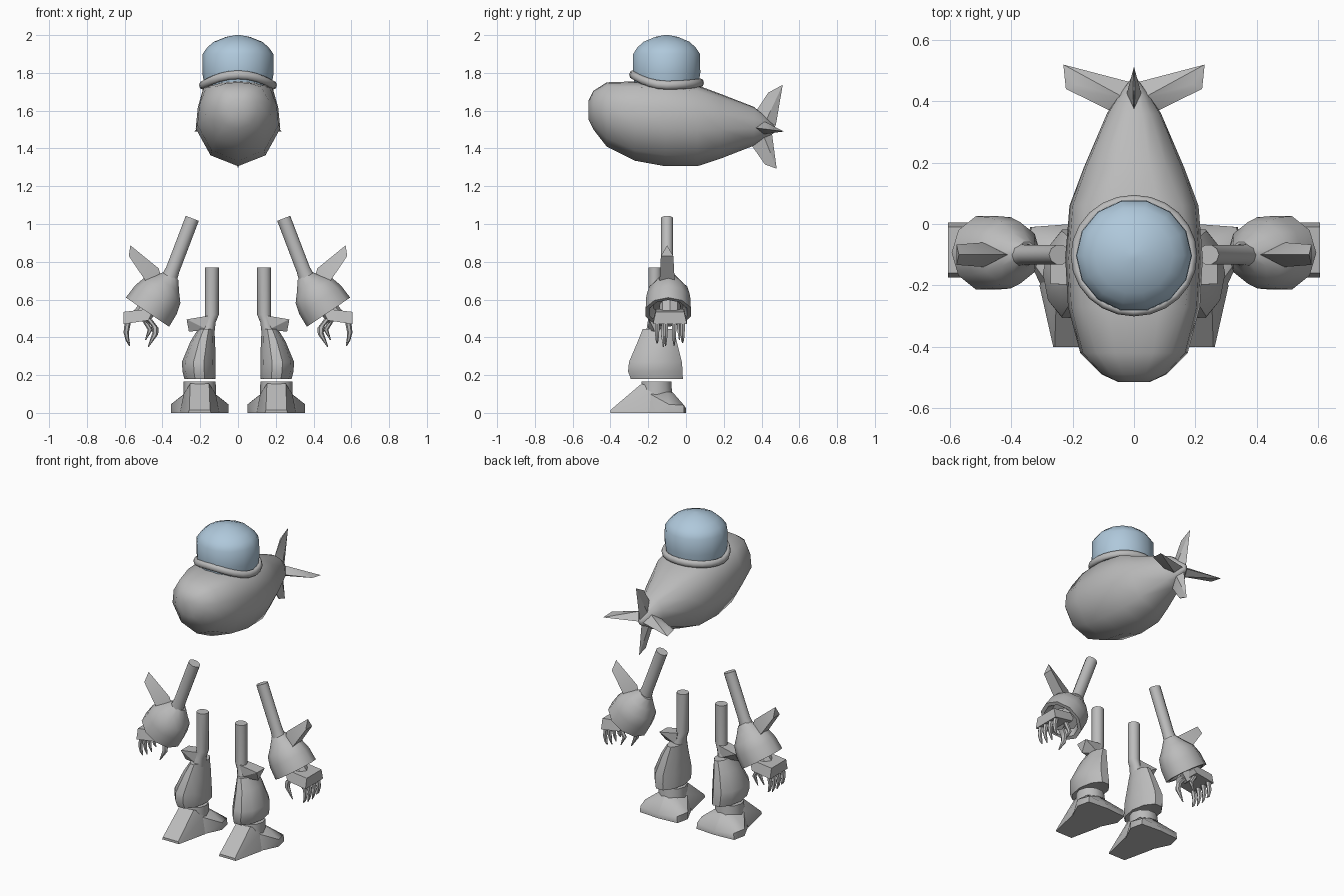
import bpy, bmesh, math
from mathutils import Vector

if "Cube" in bpy.data.objects:
    bpy.data.objects.remove(bpy.data.objects["Cube"])


def material(name, rgb):
    m = bpy.data.materials.new(name)
    m.diffuse_color = (*rgb, 1)
    m.use_nodes = True
    m.node_tree.nodes["Principled BSDF"].inputs["Base Color"].default_value = m.diffuse_color
    return m


GREY = material("hull_grey", (0.5, 0.5, 0.5))
BLUE = material("canopy_blue", (0.43, 0.58, 0.71))


def finish(bm, name, mat=GREY, mirror=False, angle=45):
    bmesh.ops.recalc_face_normals(bm, faces=bm.faces[:])
    me = bpy.data.meshes.new(name)
    bm.to_mesh(me)
    bm.free()
    ob = bpy.data.objects.new(name, me)
    bpy.context.collection.objects.link(ob)
    me.materials.append(mat)
    bpy.ops.object.select_all(action='DESELECT')
    ob.select_set(True)
    bpy.context.view_layer.objects.active = ob
    bpy.ops.object.shade_smooth_by_angle(angle=math.radians(angle))
    if mirror:
        ob.modifiers.new("mirror", 'MIRROR')
    return ob


def skin(bm, rings, cap=True, closed=False):
    """Bridge equal rings of points with quads."""
    loops = [[bm.verts.new(p) for p in r] for r in rings]
    n = len(loops[0])
    pairs = list(zip(loops, loops[1:])) + ([(loops[-1], loops[0])] if closed else [])
    for a, b in pairs:
        for i in range(n):
            j = (i + 1) % n
            bm.faces.new((a[i], a[j], b[j], b[i]))
    if cap and not closed:
        bm.faces.new(loops[0])
        bm.faces.new(loops[-1])


def loft(bm, direction, sections, sides=10):
    """Sections are (centre, half width, half depth in y), square to a direction."""
    y = Vector((0, 1, 0))
    side = y.cross(Vector(direction)).normalized()
    rings = []
    for c, rx, ry in sections:
        ang = [2 * math.pi * i / sides for i in range(sides)]
        rings.append([Vector(c) + side * rx * math.cos(a) + y * ry * math.sin(a) for a in ang])
    skin(bm, rings)


def hull(bm, pts):
    vs = [bm.verts.new(p) for p in pts]
    bmesh.ops.convex_hull(bm, input=vs)


# Body: y, half width, top, bottom, shoulder fraction
sections = [(-.515, .05, 1.655, 1.55, .7), (-.49, .105, 1.705, 1.50, .7),
            (-.42, .175, 1.75, 1.41, .7), (-.27, .215, 1.755, 1.335, .78),
            (-.11, .224, 1.75, 1.306, .82), (.06, .21, 1.735, 1.306, .75),
            (.18, .165, 1.69, 1.345, .65), (.36, .088, 1.62, 1.415, .6),
            (.42, .05, 1.57, 1.45, .6), (.47, .012, 1.52, 1.485, .6)]
rings = []
for y, w, zt, zb, s in sections:
    half = [(0, 1), (s * .5, .985), (s, .93), (.95, .7), (1, .45), (.65, .13)]
    pts = half + [(0, 0)] + [(-x, z) for x, z in half[:0:-1]]
    rings.append([(x * w, y, zb + z * (zt - zb)) for x, z in pts])
bm = bmesh.new()
skin(bm, rings)
finish(bm, "body", angle=60)

# Tail fins
bm = bmesh.new()
hull(bm, [(0, .36, 1.58), (.025, .42, 1.54), (-.025, .42, 1.54), (0, .475, 1.52),
          (.004, .435, 1.695), (-.004, .435, 1.695), (0, .512, 1.737)])
hull(bm, [(0, .345, 1.42), (.025, .41, 1.47), (-.025, .41, 1.47), (0, .455, 1.48),
          (.004, .418, 1.315), (-.004, .418, 1.315), (0, .48, 1.293)])
finish(bm, "vertical_tail_fins", angle=25)
bm = bmesh.new()
hull(bm, [(.06, .36, 1.51), (.03, .41, 1.545), (.03, .41, 1.475), (.005, .46, 1.5),
          (.222, .44, 1.5), (.19, .455, 1.51), (.23, .519, 1.49)])
finish(bm, "side_tail_fin", mirror=True, angle=25)

# Canopy dome and its saddle-shaped rim
CY = -.103
bm = bmesh.new()
loft(bm, (0, 0, 1), [((0, CY, z), r, r * .97) for z, r in
     [(1.735, .178), (1.8, .189), (1.9, .187), (1.935, .163), (1.965, .128), (1.99, .065), (2, .012)]], 14)
finish(bm, "canopy", BLUE, angle=60)
rings = []
for i in range(24):
    a = 2 * math.pi * i / 24
    front = max(0, -math.sin(a))
    back = max(0, math.sin(a))
    z0 = 1.735 + .055 * front ** 2 + .012 * back ** 2
    ring = []
    for k in range(8):
        b = 2 * math.pi * k / 8
        r = .189 + .017 * math.cos(b)
        ring.append((r * math.cos(a), CY + r * .96 * math.sin(a), z0 + .023 * math.sin(b)))
    rings.append(ring)
bm = bmesh.new()
skin(bm, rings, closed=True)
finish(bm, "canopy_rim", angle=70)

# Arms
AY = -.1
bm = bmesh.new()
loft(bm, (.12, 0, -.31), [((.242, AY, 1.03), .037, .033), ((.345, AY, .76), .037, .033),
                          ((.37, AY, .70), .045, .04)])
finish(bm, "upper_arm", mirror=True)
axis = Vector((.56, 0, -.83))
neck = Vector((.36, AY + .006, .71))
bm = bmesh.new()
loft(bm, axis, [(neck + axis * t, r, r * .91) for t, r in
     [(-.02, .04), (.03, .078), (.075, .117), (.135, .134), (.213, .138), (.213, .115), (.17, .09)]])
finish(bm, "forearm_cuff", mirror=True)
bm = bmesh.new()
hull(bm, [(.57, AY, .887), (.578, AY - .033, .83), (.578, AY + .033, .83), (.42, AY, .765),
          (.40, AY, .70), (.49, AY - .04, .70), (.49, AY + .04, .70)])
finish(bm, "forearm_spike", mirror=True, angle=25)

# Hands
HY = -.085
bm = bmesh.new()
loft(bm, axis, [((.45, HY, .59), .05, .055), ((.52, HY, .50), .05, .055)], 8)
hull(bm, [(x, HY + s * d, z) for s in (-1, 1) for x, z, d in
          [(.475, .55, .075), (.605, .535, .075), (.605, .47, .09), (.475, .49, .09), (.46, .52, .08)]])
finish(bm, "palm", mirror=True, angle=30)
bm = bmesh.new()
for i in range(4):
    y = HY - .068 + i * .045
    drop = (.012, 0, 0, .015)[i]
    loft(bm, (0, 0, -1), [((.582, y, .49), .017, .015), ((.592, y, .425), .014, .013),
                          ((.585, y, .385), .010, .009), ((.575, y, .355 + drop), .003, .003)], 6)
finish(bm, "fingers", mirror=True)
bm = bmesh.new()
loft(bm, (.3, 0, -1), [((.475, HY - .02, .50), .022, .022), ((.44, HY - .03, .455), .020, .019),
                       ((.438, HY - .035, .42), .016, .015), ((.475, HY - .035, .35), .003, .003)], 6)
loft(bm, (0, 0, -1), [((.50, HY + .05, .50), .016, .016), ((.465, HY + .05, .44), .013, .013),
                      ((.49, HY + .05, .385), .003, .003)], 6)
finish(bm, "thumb", mirror=True)

# Legs
LY = -.165
bm = bmesh.new()
loft(bm, (0, 0, -1), [((.138, LY, .77), .037, .035), ((.138, LY, .52), .037, .035),
                      ((.148, LY, .48), .03, .04), ((.165, LY, .42), .04, .05)])
finish(bm, "thigh", mirror=True)
bm = bmesh.new()
hull(bm, [(.272, LY - .03, .495), (.272, LY + .05, .495), (.26, LY, .43),
          (.15, LY - .035, .515), (.15, LY + .04, .515), (.16, LY - .035, .44), (.16, LY + .04, .44)])
finish(bm, "knee_fin", mirror=True, angle=25)
bm = bmesh.new()
loft(bm, (0, 0, -1), [((.168, -.148, .445), .042, .085), ((.186, -.152, .38), .065, .108),
                      ((.208, -.162, .27), .089, .147), ((.206, -.162, .22), .088, .152),
                      ((.202, -.155, .18), .082, .145), ((.202, -.155, .185), .06, .10)])
finish(bm, "shin", mirror=True)

# Feet: ankle with toe wedge, and two splayed heel lobes
FX = .203
bm = bmesh.new()
loft(bm, (0, 0, 1), [((FX, -.157, 0), .09, .10), ((FX, -.157, .10), .086, .088),
                     ((FX, -.157, .165), .085, .083)])
finish(bm, "ankle", mirror=True)
bm = bmesh.new()
hull(bm, [(FX + s * x, y, z) for s in (-1, 1) for x, y, z in
          [(.06, -.4, 0), (.055, -.4, .015), (.105, -.2, 0), (.085, -.2, .10),
           (.05, -.235, .155), (.07, -.15, .12)]])
finish(bm, "toe", mirror=True, angle=30)
for name, s in (("outer_heel", 1), ("inner_heel", -1)):
    bm = bmesh.new()
    hull(bm, [(FX + s * x, y, z) for x, y, z in
              [(.153, -.09, 0), (.153, -.09, .045), (.135, -.01, 0), (.13, -.01, .04),
               (.08, -.19, .10), (.1, -.2, 0), (.07, -.10, .11), (0, -.08, .12),
               (0, 0, 0), (0, 0, .025), (0, -.2, 0)]])
    finish(bm, name, mirror=True, angle=40)
